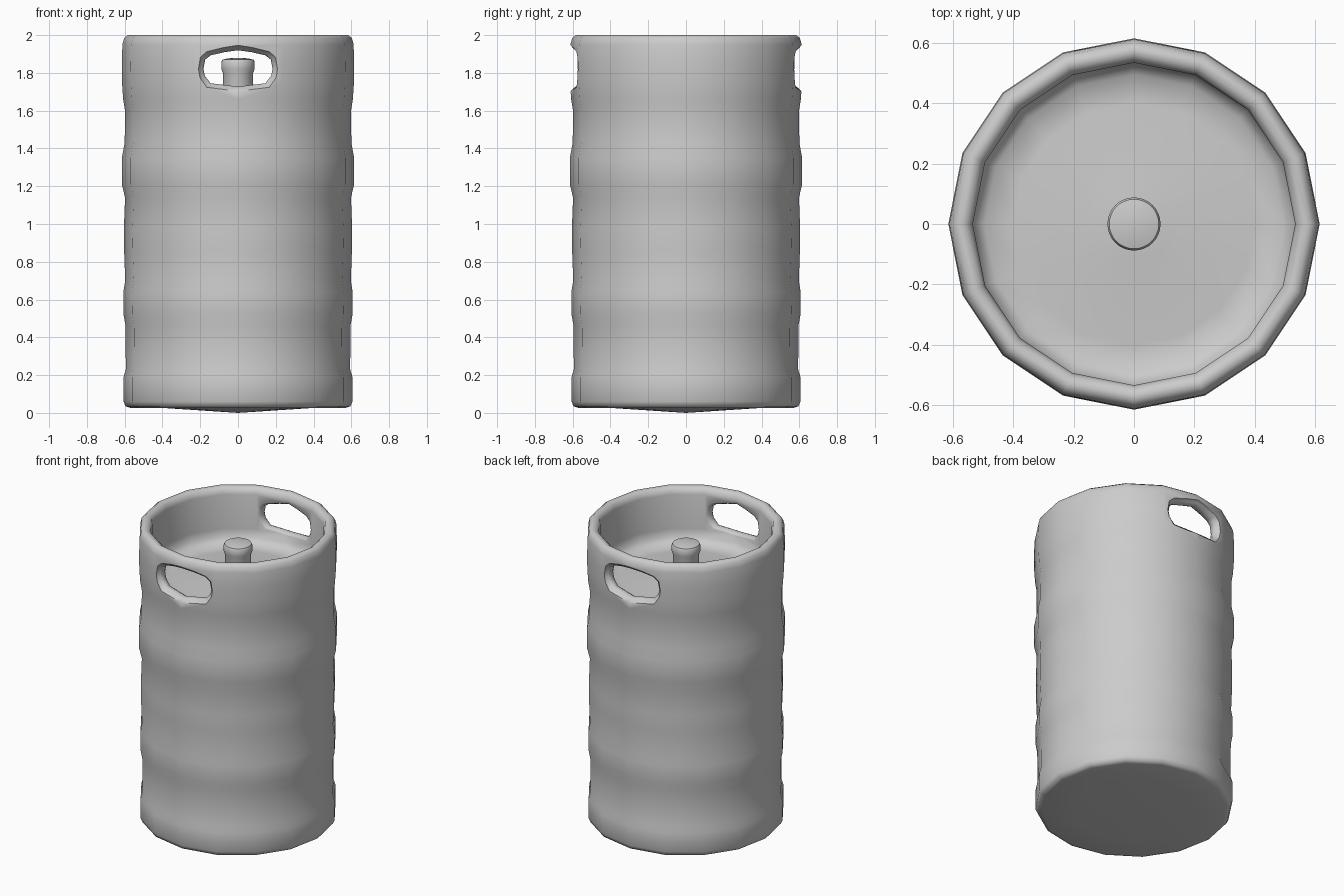
import bpy, bmesh, math

if "Cube" in bpy.data.objects:
    bpy.data.objects.remove(bpy.data.objects["Cube"])


def add_object(name, bm):
    bmesh.ops.recalc_face_normals(bm, faces=bm.faces)
    mesh = bpy.data.meshes.new(name)
    bm.to_mesh(mesh)
    bm.free()
    obj = bpy.data.objects.new(name, mesh)
    bpy.context.collection.objects.link(obj)
    return obj


def bridge(bm, a, b):
    n = max(len(a), len(b))
    for i in range(n):
        j = (i + 1) % n
        if len(a) == 1:
            bm.faces.new((a[0], b[i], b[j]))
        elif len(b) == 1:
            bm.faces.new((a[i], a[j], b[0]))
        else:
            bm.faces.new((a[i], a[j], b[j], b[i]))


def lathe(name, profile, sides):
    """Revolve (radius, z) points, starting and ending on the axis."""
    bm = bmesh.new()
    rings = []
    for r, z in profile:
        count = sides if r > 0 else 1
        rings.append([bm.verts.new((r * math.cos(math.tau * i / sides),
                                    r * math.sin(math.tau * i / sides), z))
                      for i in range(count)])
    for a, b in zip(rings, rings[1:]):
        bridge(bm, a, b)
    return add_object(name, bm)


def smooth(obj, degrees):
    bpy.ops.object.select_all(action='DESELECT')
    obj.select_set(True)
    bpy.context.view_layer.objects.active = obj
    bpy.ops.object.shade_smooth_by_angle(angle=math.radians(degrees))


# Keg shell: shallow cone underside, ribbed wall, rolled rim, sunken top
body = lathe("keg_body", [
    (0, 0.0), (0.38, 0.025), (0.57, 0.027), (0.595, 0.035), (0.606, 0.06),
    (0.606, 0.19), (0.594, 0.23), (0.595, 0.46), (0.606, 0.52),
    (0.607, 0.64), (0.597, 0.70), (0.603, 0.86), (0.604, 0.98),
    (0.598, 1.14), (0.615, 1.21), (0.615, 1.35), (0.600, 1.43),
    (0.598, 1.60), (0.608, 1.66), (0.614, 1.75), (0.615, 1.85),
    (0.612, 1.95), (0.603, 1.985), (0.583, 2.0), (0.562, 1.998),
    (0.543, 1.985), (0.534, 1.955), (0.540, 1.72), (0.532, 1.67),
    (0.495, 1.635), (0.40, 1.635), (0.12, 1.665), (0, 1.67)], 16)

# Handle cutter: flared on both wall faces so the grip edges are rounded
half = [(0, 1.92), (0.07, 1.91), (0.145, 1.893), (0.174, 1.87), (0.183, 1.82),
        (0.176, 1.785), (0.145, 1.745), (0.07, 1.736), (0, 1.727)]
outline = half + [(-x, z) for x, z in half[-2:0:-1]]
sections = [(0.46, 0.036), (0.528, 0.028), (0.542, 0.009), (0.560, 0),
            (0.580, 0), (0.597, 0.009), (0.611, 0.026), (0.68, 0.036)]
bm = bmesh.new()
for side in (-1, 1):
    loops = []
    for r, flare in sections:
        sx, sz = 1 + flare / 0.183, 1 + flare / 0.097
        loops.append([bm.verts.new((x * sx, side * (r - 0.2 * abs(x * sx)),
                                    1.823 + (z - 1.823) * sz))
                      for x, z in outline])
    for a, b in zip(loops, loops[1:]):
        bridge(bm, a, b)
    n = len(outline)
    for loop in (loops[0], loops[-1]):
        # cap in strips, mirrored about x = 0
        for i in range(n // 2):
            quad = [loop[i], loop[i + 1], loop[n - i - 1], loop[(n - i) % n]]
            bm.faces.new(list(dict.fromkeys(quad)))
bmesh.ops.triangulate(bm, faces=[f for f in bm.faces])
cutter = add_object("handle_cutter", bm)
cutter.hide_render = True

# Cut both hand holes
mod = body.modifiers.new("handles", 'BOOLEAN')
mod.operation = 'DIFFERENCE'
mod.solver = 'EXACT'
mod.object = cutter
bpy.context.view_layer.objects.active = body
body.select_set(True)
bpy.ops.object.modifier_apply(modifier=mod.name)
bpy.data.objects.remove(cutter)
smooth(body, 60)

# Tap fitting in the middle of the sunken top
tap = lathe("tap_fitting", [
    (0, 1.62), (0.08, 1.62), (0.08, 1.80), (0.088, 1.82), (0.088, 1.858),
    (0.082, 1.870), (0.05, 1.877), (0, 1.88)], 32)
smooth(tap, 40)
